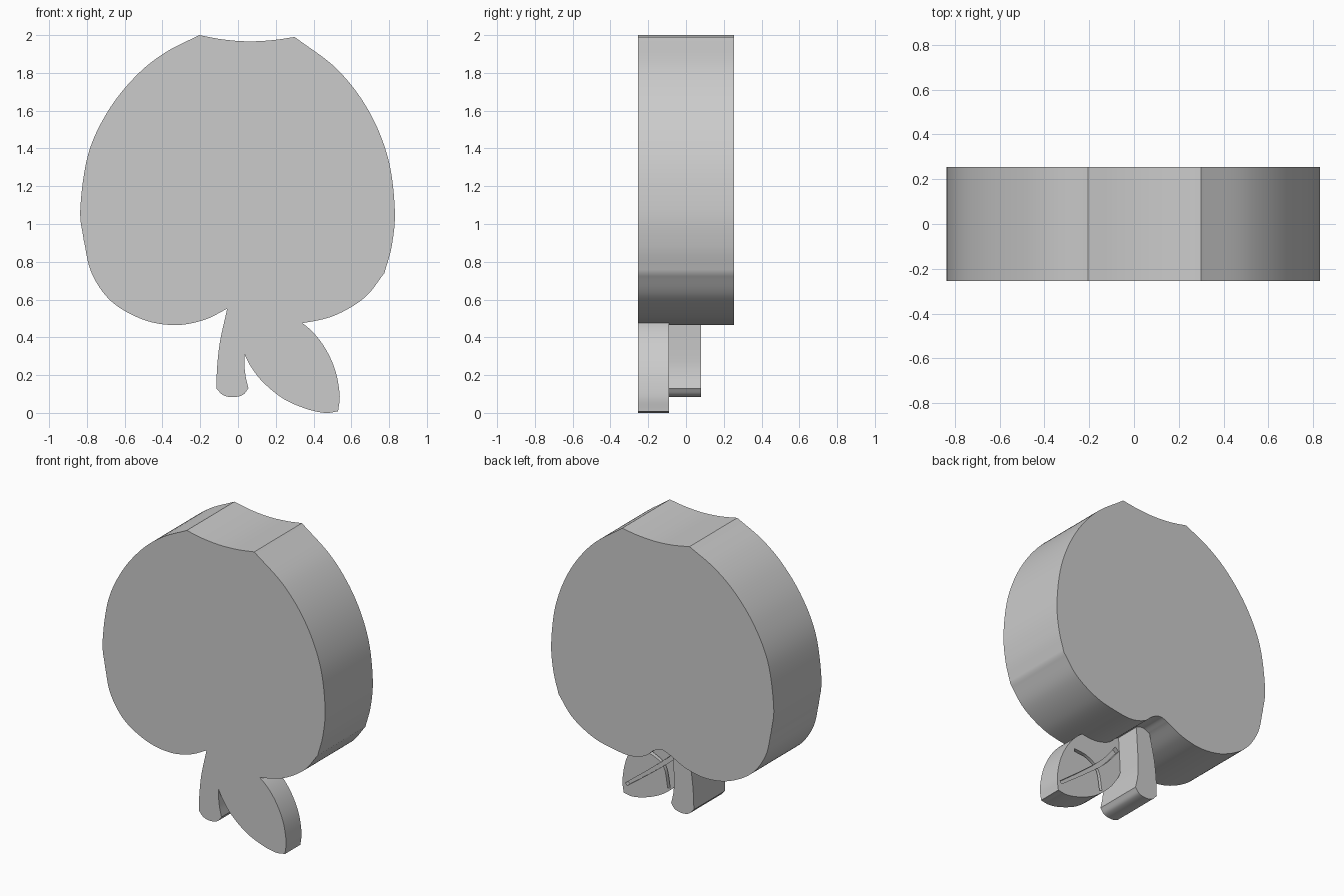
import bpy, bmesh
from mathutils import Vector

cube = bpy.data.objects.get("Cube")
if cube:
    bpy.data.objects.remove(cube, do_unlink=True)

FRONT = -0.255
BACK = 0.255
STEM_BACK = 0.08
LEAF_BACK = -0.09

grey = bpy.data.materials.new("plain grey")
grey.use_nodes = True
colour = (0.6, 0.6, 0.6, 1)
grey.diffuse_color = colour
grey.node_tree.nodes["Principled BSDF"].inputs["Base Color"].default_value = colour


def smooth_curve(points, steps=8):
    """Catmull-Rom curve through the points, with free ends."""
    p = [Vector(q) for q in points]
    p = [2 * p[0] - p[1]] + p + [2 * p[-1] - p[-2]]
    out = []
    for a, b, c, d in zip(p, p[1:], p[2:], p[3:]):
        for i in range(steps):
            t = i / steps
            out.append(0.5 * (2 * b + (c - a) * t + (2 * a - 5 * b + 4 * c - d) * t ** 2
                              + (3 * b - a - 3 * c + d) * t ** 3))
    return out + [p[-2]]


def outline(*runs):
    """Closed outline from curved runs that meet at sharp corners."""
    return [v for run in runs for v in smooth_curve(run)[:-1]]


def slab(name, shape, y0, y1):
    """Extrude an x-z outline from y0 to y1."""
    bm = bmesh.new()
    face = bm.faces.new([bm.verts.new((v.x, y0, v.y)) for v in shape])
    ext = bmesh.ops.extrude_face_region(bm, geom=[face])
    moved = [g for g in ext["geom"] if isinstance(g, bmesh.types.BMVert)]
    bmesh.ops.translate(bm, verts=moved, vec=(0, y1 - y0, 0))
    bmesh.ops.recalc_face_normals(bm, faces=bm.faces[:])
    mesh = bpy.data.meshes.new(name)
    bm.to_mesh(mesh)
    bm.free()
    mesh.materials.append(grey)
    ob = bpy.data.objects.new(name, mesh)
    bpy.context.collection.objects.link(ob)
    return ob


def activate(ob):
    bpy.ops.object.select_all(action="DESELECT")
    ob.select_set(True)
    bpy.context.view_layer.objects.active = ob


def ribbon(points, start, end):
    """Tapered strip outline that follows a curve."""
    path = smooth_curve(points)
    left, right = [], []
    for i, v in enumerate(path):
        along = path[min(i + 1, len(path) - 1)] - path[max(i - 1, 0)]
        side = Vector((-along.y, along.x)).normalized()
        half = (start + (end - start) * i / (len(path) - 1)) / 2
        left.append(v + side * half)
        right.append(v - side * half)
    return left + right[::-1]


# Fruit body: bitten top edge, two round sides, two lower lobes with a dent
top_left, top_right = (-0.205, 2.0), (0.30, 1.99)
right_kink, left_kink, dent = (0.775, 0.74), (-0.817, 0.915), (-0.06, 0.55)
body = slab("fruit_body", outline(
    [top_left, (-0.08, 1.977), (0.05, 1.967), (0.18, 1.973), top_right],
    [top_right, (0.524, 1.82), (0.69, 1.603), (0.794, 1.35), (0.83, 1.08),
     (0.815, 0.89), right_kink],
    [right_kink, (0.67, 0.61), (0.51, 0.515), (0.34, 0.475), (0.23, 0.467),
     (0.13, 0.495), (0.06, 0.55), (0.0, 0.57), dent],
    [dent, (-0.18, 0.492), (-0.33, 0.465), (-0.5, 0.493), (-0.67, 0.59),
     (-0.775, 0.74), left_kink],
    [left_kink, (-0.835, 1.08), (-0.793, 1.37), (-0.69, 1.595), (-0.546, 1.778),
     (-0.39, 1.905), top_left]), FRONT, BACK)

# Stem: slightly curved sides and a rounded foot
foot_left, foot_right = (-0.115, 0.13), (0.055, 0.13)
stem = slab("stem", outline(
    [(-0.05, 0.59), (-0.062, 0.53), (-0.095, 0.38), (-0.11, 0.25), foot_left],
    [foot_left, (-0.08, 0.095), (-0.03, 0.083), (0.025, 0.095), foot_right],
    [foot_right, (0.038, 0.21), (0.034, 0.31), (0.05, 0.59)],
    [(0.05, 0.59), (-0.05, 0.59)]), FRONT, STEM_BACK)

# Leaf: pointed tip, upper edge tucked into the fruit
tip, root = (0.53, 0.008), (0.03, 0.56)
leaf = slab("leaf", outline(
    [root, (0.2, 0.535), (0.34, 0.475), (0.44, 0.375), (0.51, 0.24), (0.538, 0.1), tip],
    [tip, (0.46, 0.0), (0.36, 0.022), (0.24, 0.075), (0.13, 0.165), (0.065, 0.25), (0.03, 0.32)],
    [(0.03, 0.32), root]), FRONT, LEAF_BACK)

# Veins cut into the back of the leaf
veins = [([(0.06, 0.47), (0.165, 0.345), (0.32, 0.215), (0.51, 0.07)], 0.035, 0.02),
         ([(0.40, 0.34), (0.30, 0.325), (0.22, 0.265), (0.19, 0.13)], 0.02, 0.02)]
for path, start, end in veins:
    cutter = slab("vein_cutter", ribbon(path, start, end), LEAF_BACK - 0.03, LEAF_BACK + 0.03)
    cutter.hide_render = True
    cut = leaf.modifiers.new("vein", "BOOLEAN")
    cut.operation = "DIFFERENCE"
    cut.solver = "EXACT"
    cut.object = cutter
    activate(leaf)
    bpy.ops.object.modifier_apply(modifier=cut.name)
    bpy.data.objects.remove(cutter, do_unlink=True)

for part in (body, stem, leaf):
    activate(part)
    bpy.ops.object.shade_smooth_by_angle()
